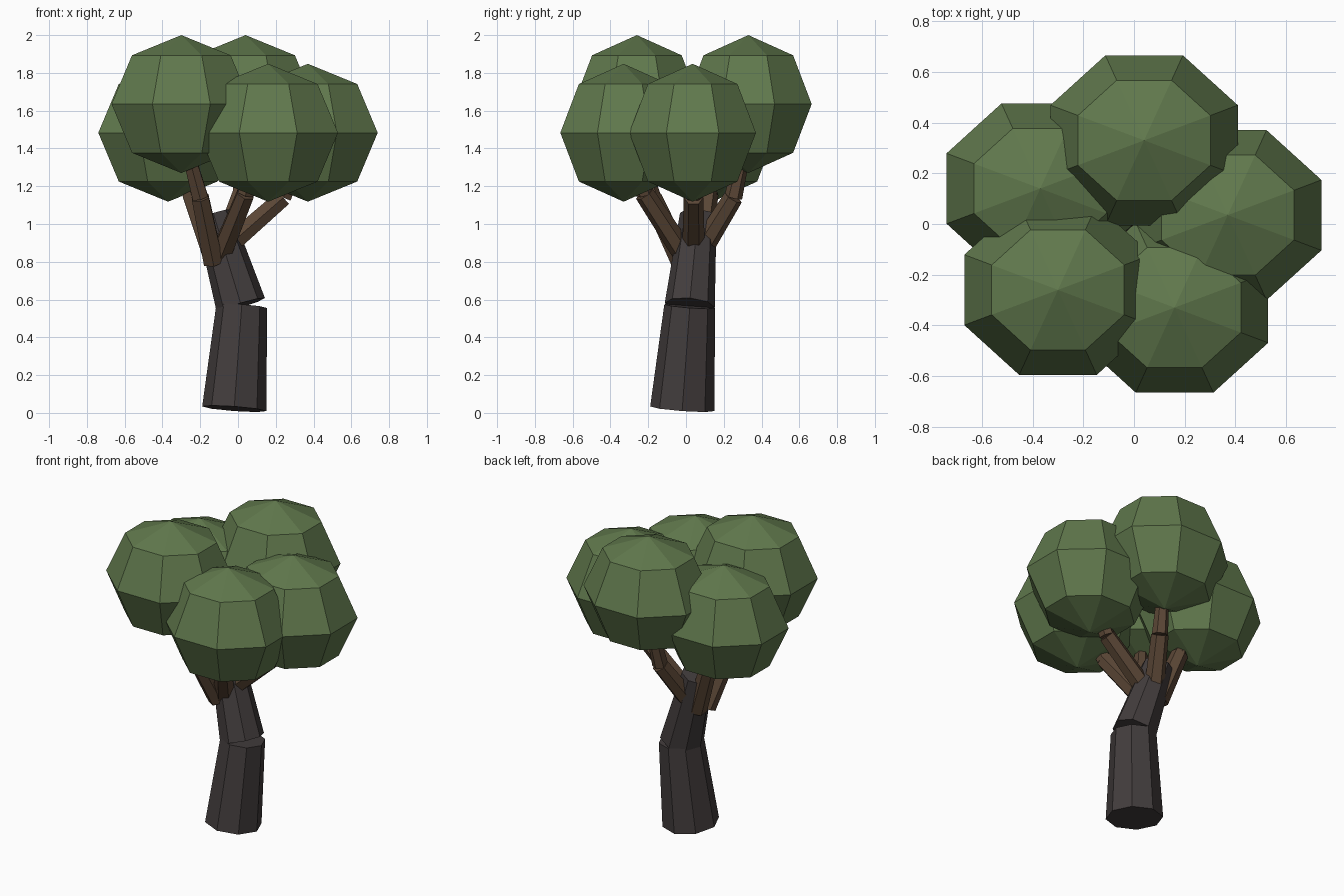
import bpy
import math
from mathutils import Vector, Matrix

if "Cube" in bpy.data.objects:
    bpy.data.objects.remove(bpy.data.objects["Cube"], do_unlink=True)


def make_material(name, color):
    mat = bpy.data.materials.new(name)
    mat.use_nodes = True
    mat.diffuse_color = (*color, 1)
    mat.node_tree.nodes["Principled BSDF"].inputs["Base Color"].default_value = (*color, 1)
    return mat


bark = make_material("dark bark", (0.055, 0.046, 0.046))
wood = make_material("brown wood", (0.105, 0.063, 0.037))
leaf = make_material("leaf green", (0.117, 0.188, 0.073))


def limb(name, start, end, r_start, r_end, sides, mat):
    """Tapered flat-sided cylinder between two points."""
    a, b = Vector(start), Vector(end)
    axis = b - a
    bpy.ops.mesh.primitive_cone_add(vertices=sides, radius1=r_start, radius2=r_end,
                                    depth=axis.length)
    ob = bpy.context.object
    ob.name = name
    tilt = Vector((0, 0, 1)).rotation_difference(axis.normalized())
    ob.matrix_world = Matrix.Translation((a + b) / 2) @ tilt.to_matrix().to_4x4()
    ob.data.materials.append(mat)


def crown(name, center):
    """Eight-sided faceted leaf ball, flat sides facing the axes."""
    bpy.ops.mesh.primitive_uv_sphere_add(segments=8, ring_count=4, radius=1)
    ob = bpy.context.object
    ob.name = name
    ob.data.transform(Matrix.Rotation(math.radians(22.5), 4, "Z"))
    ob.data.transform(Matrix.Diagonal((0.4, 0.363, 0.365, 1)))
    ob.location = center
    ob.data.materials.append(mat := leaf)


# Trunk in two offset leaning pieces
limb("lower_trunk", (-0.02, -0.02, 0.022), (0.02, 0.02, 0.565), 0.17, 0.135, 8, bark)
limb("upper_trunk", (0.015, 0.02, 0.57), (-0.13, 0.065, 1.05), 0.133, 0.097, 8, bark)

# Each branch has a base, an elbow and a tip inside its leaf ball
HIGH, LOW = 1.635, 1.483
parts = {
    "front_right": ((-0.13, -0.02, 0.80), (-0.20, -0.18, 1.14), (-0.26, -0.24, 1.36), (-0.30, -0.26, HIGH)),
    "front_left": ((-0.09, -0.01, 0.84), (0.04, -0.22, 1.16), (0.09, -0.27, 1.32), (0.16, -0.33, LOW)),
    "left": ((-0.08, 0.04, 0.86), (0.24, 0.04, 1.14), (0.31, 0.04, 1.30), (0.37, 0.035, LOW)),
    "right": ((-0.13, 0.07, 0.82), (-0.25, 0.12, 1.16), (-0.30, 0.13, 1.30), (-0.37, 0.14, LOW)),
    "back": ((-0.08, 0.09, 0.88), (0.01, 0.25, 1.14), (0.03, 0.30, 1.36), (0.04, 0.33, HIGH)),
}
for side, (base, elbow, tip, center) in parts.items():
    limb(side + "_branch", base, elbow, 0.06, 0.052, 6, wood)
    limb(side + "_twig", elbow, tip, 0.048, 0.038, 6, wood)
    crown(side + "_leaves", center)
